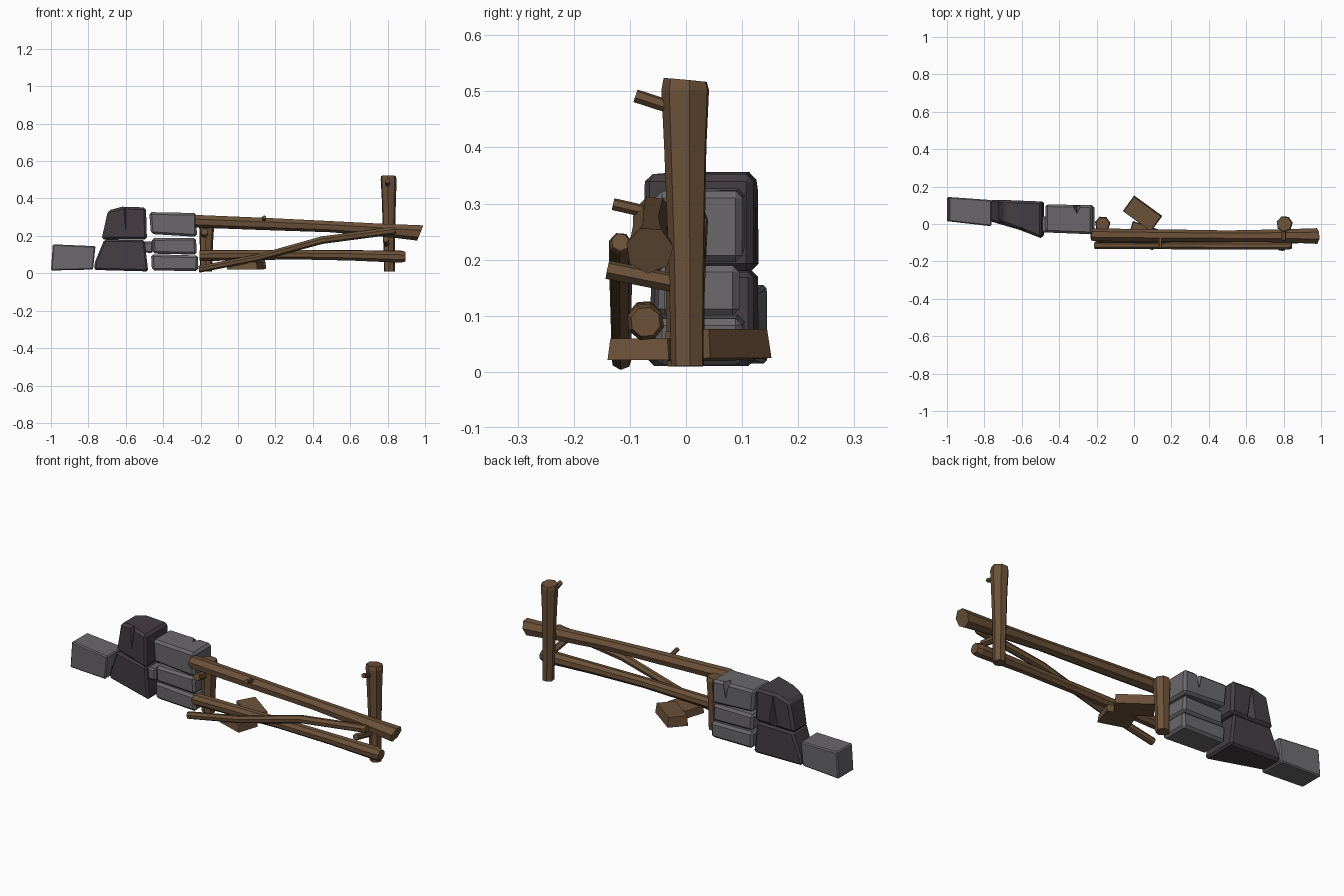
import bpy, bmesh, math
from mathutils import Vector, Matrix

if "Cube" in bpy.data.objects:
    bpy.data.objects.remove(bpy.data.objects["Cube"])


def material(name, rgb):
    m = bpy.data.materials.new(name)
    m.diffuse_color = (*rgb, 1)
    m.use_nodes = True
    m.node_tree.nodes["Principled BSDF"].inputs["Base Color"].default_value = m.diffuse_color
    return m


WOOD = material("brown wood", (0.15, 0.084, 0.042))
GREY = material("grey stone", (0.145, 0.138, 0.148))
DARK = material("dark stone", (0.058, 0.047, 0.056))


def finish(name, bm, mat):
    bmesh.ops.recalc_face_normals(bm, faces=bm.faces)
    me = bpy.data.meshes.new(name)
    bm.to_mesh(me)
    bm.free()
    ob = bpy.data.objects.new(name, me)
    bpy.context.collection.objects.link(ob)
    me.materials.append(mat)
    return ob


def log(name, pts, sides=7, slant=(0, 0), spin=0.3):
    """Faceted log through (x, y, z, radius) points; slant tilts the two end cuts."""
    bm = bmesh.new()
    axis = (Vector(pts[-1][:3]) - Vector(pts[0][:3])).normalized()
    side = axis.cross(Vector((0, 0, 1)) if abs(axis.z) < 0.8 else Vector((0, 1, 0))).normalized()
    up = side.cross(axis)
    rings = []
    for i, (x, y, z, r) in enumerate(pts):
        k = slant[0] if i == 0 else slant[1] if i == len(pts) - 1 else 0
        ring = []
        for j in range(sides):
            a = math.tau * j / sides + spin
            u = r * math.sin(a)
            ring.append(bm.verts.new(Vector((x, y, z)) + side * r * math.cos(a) + up * u + axis * u * k))
        rings.append(ring)
    for a, b in zip(rings, rings[1:]):
        for j in range(sides):
            bm.faces.new((a[j], a[j - 1], b[j - 1], b[j]))
    bm.faces.new(rings[0])
    bm.faces.new(rings[-1])
    return finish(name, bm, WOOD)


def stone(name, mat, profile, front, back, chamfer=0.012, notches=()):
    """Front outline in x, z, extruded between front and back y (left end, right end)."""
    bm = bmesh.new()
    x0, x1 = min(p[0] for p in profile), max(p[0] for p in profile)
    loops = []
    for ya, yb in (front, back):
        loops.append([bm.verts.new((x, ya + (yb - ya) * (x - x0) / (x1 - x0), z)) for x, z in profile])
    n = len(profile)
    for i in range(n):
        bm.faces.new((loops[0][i], loops[0][i - 1], loops[1][i - 1], loops[1][i]))
    for l in loops:
        bm.faces.new(l)
    ob = finish(name, bm, mat)
    if chamfer:
        mod = ob.modifiers.new("chipped edges", 'BEVEL')
        mod.width, mod.segments = chamfer, 1
    # wedge-shaped chips cut out of the stone
    for loc, size, rot in notches:
        cb = bmesh.new()
        bmesh.ops.create_cone(cb, cap_ends=True, segments=4, radius1=1, radius2=0, depth=2)
        bmesh.ops.transform(cb, verts=cb.verts, matrix=Matrix.Translation(loc)
                            @ Matrix.Rotation(rot, 4, 'Y') @ Matrix.Diagonal((*size, 1)))
        cut = finish(name + "_chip_cutter", cb, mat)
        cut.hide_render = True
        cut.hide_viewport = False
        cut.display_type = 'WIRE'
        mod = ob.modifiers.new("chip", 'BOOLEAN')
        mod.operation, mod.object, mod.solver = 'DIFFERENCE', cut, 'EXACT'
    return ob


# Stones of the broken wall
stone("end_stone", GREY, [(-1, 0.015), (-0.775, 0.02), (-0.762, 0.145), (-0.99, 0.155)],
      (0.015, -0.012), (0.145, 0.128), 0.006)
stone("dark_lower_stone", DARK, [(-0.77, 0.018), (-0.48, 0.01), (-0.5, 0.178), (-0.715, 0.18), (-0.765, 0.06)],
      (0.015, -0.07), (0.13, 0.12), 0.01)
stone("dark_upper_stone", DARK, [(-0.73, 0.18), (-0.487, 0.18), (-0.492, 0.352), (-0.62, 0.356), (-0.695, 0.335)],
      (0.015, -0.08), (0.13, 0.12), 0.013,
      [((-0.6, -0.04, 0.30), (0.025, 0.03, 0.09), math.pi),
       ((-0.6, 0.125, 0.27), (0.025, 0.03, 0.08), 0)])
stone("grey_bottom_stone", GREY, [(-0.46, 0.015), (-0.215, 0.012), (-0.212, 0.095), (-0.465, 0.102)],
      (-0.04, -0.055), (0.105, 0.1))
stone("grey_middle_stone", GREY, [(-0.455, 0.105), (-0.22, 0.1), (-0.225, 0.19), (-0.46, 0.188)],
      (-0.04, -0.05), (0.095, 0.095))
stone("small_wedge_stone", GREY, [(-0.515, 0.112), (-0.455, 0.108), (-0.455, 0.172), (-0.51, 0.168)],
      (-0.045, -0.045), (0.04, 0.04), 0.008)
stone("grey_upper_stone", GREY, [(-0.465, 0.21), (-0.22, 0.195), (-0.222, 0.322), (-0.475, 0.327)],
      (-0.045, -0.055), (0.105, 0.1), 0.012,
      [((-0.305, 0.095, 0.30), (0.03, 0.06, 0.07), math.pi)])

# Upright posts
log("right_post", [(0.81, 0.003, 0.01, 0.03), (0.807, 0.002, 0.2, 0.033), (0.806, 0, 0.4, 0.039),
                   (0.805, 0, 0.502, 0.044), (0.803, 0, 0.52, 0.04)], 7, (0, -0.1))
log("left_post", [(-0.172, 0, 0.01, 0.034), (-0.17, 0, 0.15, 0.036), (-0.168, 0, 0.27, 0.042),
                  (-0.168, 0, 0.287, 0.036)], 7)

# Long rails and the fallen brace
log("top_rail", [(-0.23, -0.058, 0.28, 0.031), (-0.215, -0.058, 0.279, 0.035), (0.14, -0.062, 0.265, 0.034),
                 (0.5, -0.065, 0.25, 0.031), (0.8, -0.064, 0.23, 0.036), (0.975, -0.065, 0.217, 0.043)],
    7, (0, 0.35))
log("lower_rail", [(-0.205, -0.072, 0.095, 0.027), (-0.19, -0.072, 0.095, 0.031), (0.3, -0.075, 0.1, 0.027),
                   (0.6, -0.073, 0.096, 0.029), (0.87, -0.072, 0.089, 0.034), (0.895, -0.072, 0.089, 0.027)], 8)
log("fallen_brace", [(-0.21, -0.115, 0.022, 0.019), (0.1, -0.116, 0.082, 0.019), (0.45, -0.117, 0.178, 0.021),
                     (0.83, -0.117, 0.228, 0.021), (0.842, -0.117, 0.231, 0.016)], 7)

# Wooden pegs
for name, a, b, r in [("top_peg", (0.8, -0.01, 0.466), (0.8, -0.09, 0.492), 0.012),
                      ("rail_peg", (0.14, -0.06, 0.283), (0.14, -0.13, 0.299), 0.011),
                      ("right_support_peg", (0.795, 0.0, 0.154), (0.79, -0.14, 0.182), 0.017),
                      ("left_support_peg", (-0.18, 0.0, 0.205), (-0.18, -0.09, 0.222), 0.02)]:
    log(name, [(*a, r), (*b, r)], 6)

# Wood chunks on the ground
for name, loc, size, ang, tilt in [("back_chunk", (0.045, 0.055, 0.048), (0.186, 0.103, 0.052), -36, 3),
                                   ("front_chunk", (0.048, -0.062, 0.04), (0.15, 0.115, 0.038), -18, 0)]:
    bm = bmesh.new()
    bmesh.ops.create_cube(bm, size=1)
    for v in bm.verts:
        if v.co.z > 0:
            v.co.x *= 0.95
            v.co.y *= 0.93
    bmesh.ops.transform(bm, verts=bm.verts, matrix=Matrix.Translation(loc)
                        @ Matrix.Rotation(math.radians(ang), 4, 'Z')
                        @ Matrix.Rotation(math.radians(tilt), 4, 'X') @ Matrix.Diagonal((*size, 1)))
    finish(name, bm, WOOD)
